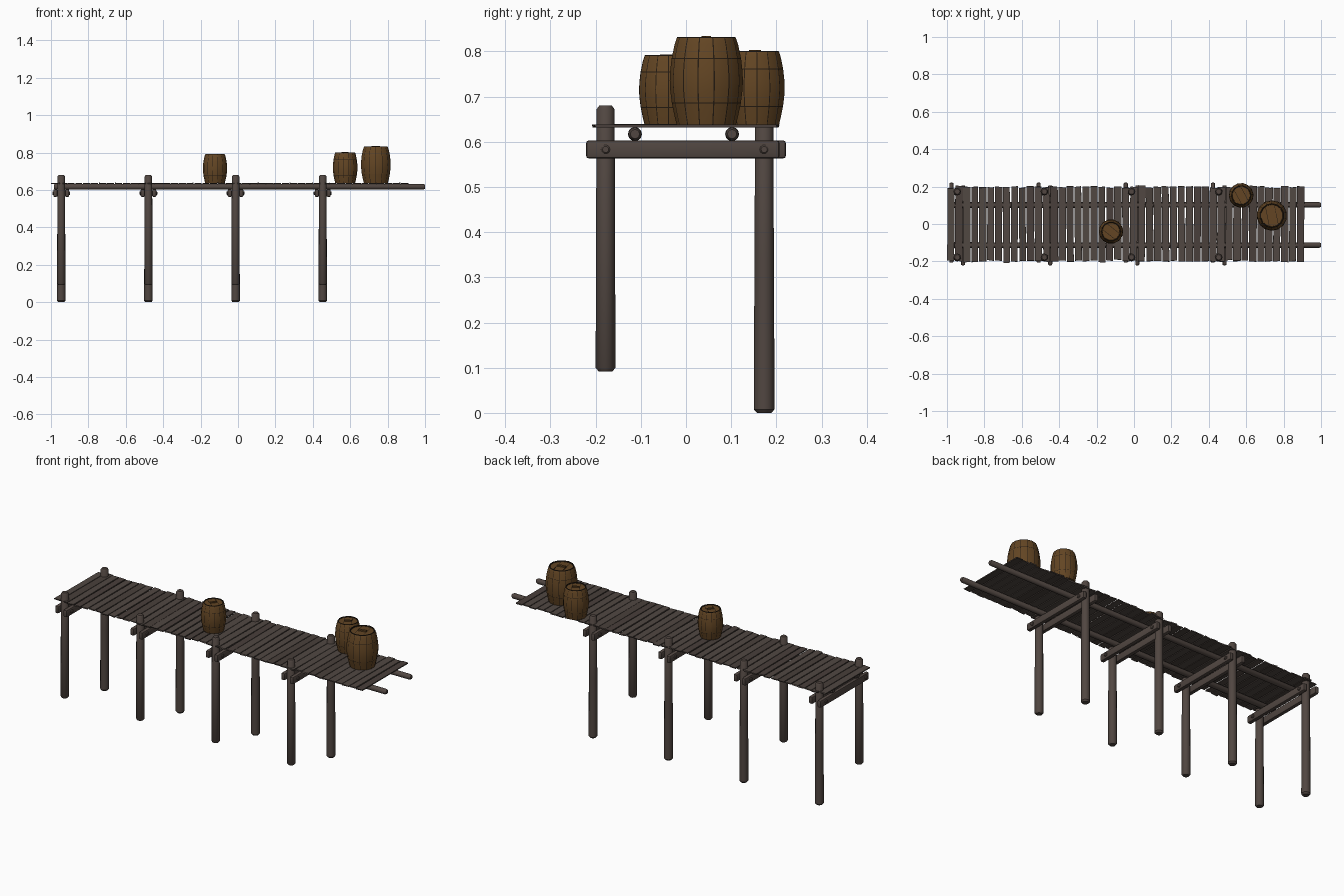
import bpy, bmesh, random
from math import sin, cos, pi, radians
from mathutils import Matrix, Vector

random.seed(4)
cube = bpy.data.objects.get("Cube")
if cube:
    bpy.data.objects.remove(cube, do_unlink=True)


def material(name, rgb):
    m = bpy.data.materials.new(name)
    m.use_nodes = True
    m.diffuse_color = (*rgb, 1)
    m.node_tree.nodes["Principled BSDF"].inputs["Base Color"].default_value = (*rgb, 1)
    return m


post_wood = material("weathered post wood", (0.082, 0.062, 0.053))
plank_wood = material("plank wood", (0.082, 0.064, 0.055))
dark_plank = material("darker plank wood", (0.066, 0.050, 0.043))
barrel_wood = material("barrel wood", (0.125, 0.060, 0.017))
seam_dark = material("dark barrel seam", (0.018, 0.011, 0.006))


def finish(name, bm, mats, smooth=False):
    bmesh.ops.recalc_face_normals(bm, faces=bm.faces)
    mesh = bpy.data.meshes.new(name)
    bm.to_mesh(mesh)
    bm.free()
    ob = bpy.data.objects.new(name, mesh)
    bpy.context.collection.objects.link(ob)
    for m in mats:
        mesh.materials.append(m)
    if smooth:
        bpy.ops.object.select_all(action='DESELECT')
        ob.select_set(True)
        bpy.context.view_layer.objects.active = ob
        bpy.ops.object.shade_smooth_by_angle(angle=radians(40))
    return ob


def lathe(bm, rings, angles, stave_mat=None):
    """Spin (radius, height) rings into a closed solid; returns nothing."""
    loops = [[bm.verts.new((r * cos(a), r * sin(a), z)) for a in angles] for r, z in rings]
    n = len(angles)
    for j, (lo, hi) in enumerate(zip(loops, loops[1:])):
        for i in range(n):
            f = bm.faces.new((lo[i], lo[(i + 1) % n], hi[(i + 1) % n], hi[i]))
            if stave_mat:
                f.material_index = stave_mat(i, j)
    bm.faces.new(loops[0][::-1])
    bm.faces.new(loops[-1])


def log(name, start, end, r0, r1, sides=12, chamfer=0.008):
    """Round timber with chamfered ends running from start to end."""
    start, end = Vector(start), Vector(end)
    length = (end - start).length
    bm = bmesh.new()
    rings = [(r0 * 0.7, 0), (r0, chamfer), ((r0 + r1) / 2, length / 2),
             (r1, length - chamfer), (r1 * 0.7, length)]
    lathe(bm, rings, [2 * pi * i / sides for i in range(sides)])
    turn = (end - start).to_track_quat('Z', 'Y').to_matrix().to_4x4()
    bm.transform(Matrix.Translation(start) @ turn)
    return finish(name, bm, [post_wood], True)


def box(name, centre, size, mat, turn=Matrix(), bevel=0.0):
    bm = bmesh.new()
    bmesh.ops.create_cube(bm, size=1)
    bm.transform(Matrix.Diagonal((*size, 1)))
    if bevel:
        bmesh.ops.bevel(bm, geom=bm.edges[:], offset=bevel, segments=2,
                        profile=0.5, affect='EDGES')
    bm.transform(Matrix.Translation(centre) @ turn)
    return finish(name, bm, [mat], bool(bevel))


# Supporting trestles: two posts, a pair of clamping beams and their bolts
for k in range(4):
    x = -0.945 + 0.466 * k
    log(f"front_post_{k}", (x, -0.178, 0.092), (x, -0.178, 0.68), 0.022, 0.020)
    log(f"back_post_{k}", (x, 0.173, 0.0), (x, 0.173, 0.68), 0.023, 0.020)
    for side, label in ((-1, "right"), (1, "left")):
        bx = x + side * 0.031
        box(f"{label}_cross_beam_{k}", (bx, -side * 0.007, 0.583),
            (0.022, 0.428, 0.040), post_wood, bevel=0.006)
        for y in (-0.178, 0.173):
            log(f"{label}_bolt_{k}", (bx, y, 0.583), (bx + side * 0.017, y, 0.583),
                0.010, 0.010, 10, 0.003)

# Long stringers under the deck
for y, label in ((-0.113, "front"), (0.102, "back")):
    log(f"{label}_stringer", (-0.985, y, 0.617), (1.0, y, 0.617), 0.0155, 0.0145)

# Uneven deck planks with slightly ragged ends
count, pitch = 45, 0.0425
for i in range(count):
    x = -0.979 + pitch * i
    turn = (Matrix.Rotation(random.uniform(-0.012, 0.012), 4, 'Z')
            @ Matrix.Rotation(random.uniform(-0.04, 0.04), 4, 'Y'))
    width = random.uniform(0.035, 0.041)
    plank = box(f"deck_plank_{i}", (x, random.uniform(-0.004, 0.004), 0.635),
                (width, random.uniform(0.388, 0.404), 0.006),
                dark_plank if random.random() < 0.3 else plank_wood, turn)
    for v in plank.data.vertices:
        v.co.y += random.uniform(-0.003, 0.003)
        v.co.x = max(v.co.x, -1.0)


# Barrels with dark stave seams, hoop lines, a rim and a recessed lid
def barrel(name, x, y, radius, height, spin):
    staves, seam = 14, 0.035
    angles = []
    for s in range(staves):
        a = 2 * pi * s / staves
        angles += [a, a + seam]
    shape = [(0.81, 0), (0.87, 0.1), (0.94, 0.24), (0.945, 0.25), (0.99, 0.4),
             (1.0, 0.5), (0.99, 0.6), (0.95, 0.75), (0.945, 0.76), (0.87, 0.91),
             (0.81, 0.985), (0.79, 1.0), (0.74, 1.0), (0.72, 0.975)]
    hoop_lines = {2, 7}
    rim = len(shape) - 4

    def stave_mat(i, j):
        return int(j in hoop_lines or j >= rim or i % 2 == 0)

    bm = bmesh.new()
    lathe(bm, [(r * radius, z * height) for r, z in shape], angles, stave_mat)
    bm.transform(Matrix.Translation((x, y, 0.638)) @ Matrix.Rotation(spin, 4, 'Z'))
    finish(name, bm, [barrel_wood, seam_dark], True)
    # Lid boards: thin seams and a raised batten
    turn = Matrix.Rotation(spin, 4, 'Z')
    lid = 0.638 + height * 0.975
    for off in (-0.3, 0.3):
        box(name + "_lid_seam", Vector((x, y, lid)) + turn @ Vector((off * radius, 0, 0)),
            (0.0025, radius * 1.2, 0.001), seam_dark, turn)
    box(name + "_lid_batten", (x, y, lid + height * 0.0175),
        (radius * 0.55, radius * 0.16, height * 0.035), barrel_wood, turn)


barrel("middle_barrel", -0.123, -0.040, 0.065, 0.154, 0.9)
barrel("back_barrel", 0.573, 0.153, 0.066, 0.163, 0.5)
barrel("large_barrel", 0.737, 0.045, 0.081, 0.194, 0.2)
